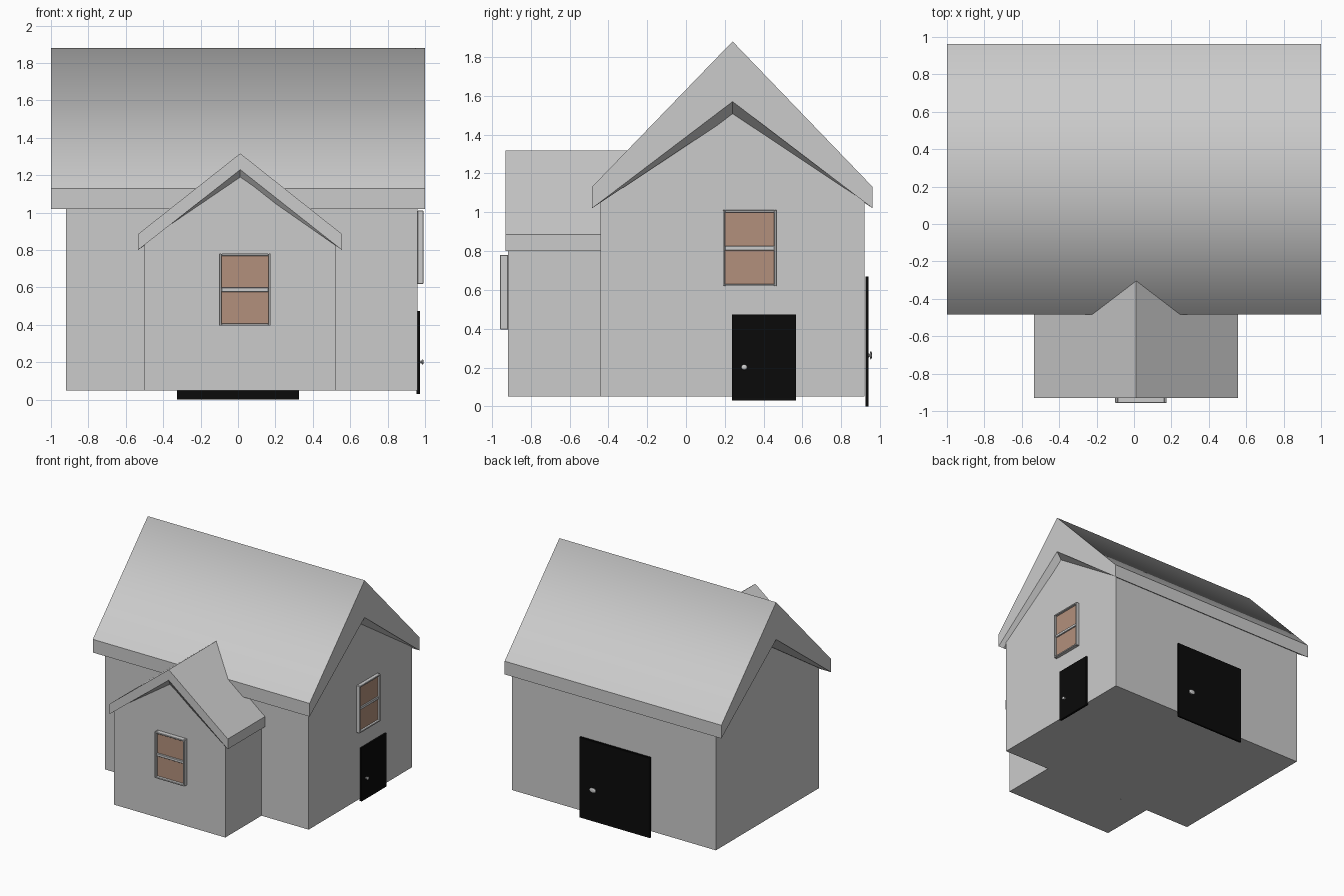
import bpy, bmesh, math
from mathutils import Matrix, Vector

if "Cube" in bpy.data.objects:
    bpy.data.objects.remove(bpy.data.objects["Cube"])


def material(name, col):
    m = bpy.data.materials.new(name)
    m.diffuse_color = (*col, 1)
    m.use_nodes = True
    m.node_tree.nodes["Principled BSDF"].inputs["Base Color"].default_value = m.diffuse_color
    return m


BLACK = material("black_paint", (0.003, 0.003, 0.003))
BROWN = material("brown_glass", (0.45, 0.28, 0.20))


def finish(name, bm, mat=None):
    bmesh.ops.recalc_face_normals(bm, faces=bm.faces[:])
    me = bpy.data.meshes.new(name)
    bm.to_mesh(me)
    bm.free()
    ob = bpy.data.objects.new(name, me)
    bpy.context.collection.objects.link(ob)
    if mat:
        me.materials.append(mat)
    return ob


def loft(sections):
    """Join matching closed 3D outlines and cap both ends."""
    bm = bmesh.new()
    rings = [[bm.verts.new(p) for p in s] for s in sections]
    n = len(rings[0])
    for a, b in zip(rings, rings[1:]):
        for i in range(n):
            j = (i + 1) % n
            bm.faces.new((a[i], a[j], b[j], b[i]))
    bm.faces.new(rings[0])
    bm.faces.new(rings[-1])
    return bm


def along_x(x, prof):
    return [(x, u, z) for u, z in prof]


def along_y(y, prof):
    return [(u, y, z) for u, z in prof]


def gable(u0, u1, eave, apex, mid):
    return [(u0, 0.05), (u1, 0.05), (u1, eave), (mid, apex), (u0, eave)]


def chevron(u0, u1, mid, low, high, top, inner):
    return [(u0, low), (u0, high), (mid, top), (u1, high), (u1, low), (mid, inner)]


def roof(name, sections, soft_ridge):
    bm = loft(sections)
    bm.normal_update()
    bmesh.ops.recalc_face_normals(bm, faces=bm.faces[:])
    if soft_ridge:
        for f in bm.faces:
            f.smooth = 0.3 < f.normal.z < 0.95
        for e in bm.edges:
            e.smooth = all(f.smooth for f in e.link_faces)
    finish(name, bm)


# Walls: main block and front wing
main = gable(-0.44, 0.92, 1.065, 1.515, 0.24)
finish("main_walls", loft([along_x(-0.92, main), along_x(0.96, main)]))
wing = gable(-0.50, 0.525, 0.842, 1.19, 0.012)
finish("wing_walls", loft([along_y(-0.917, wing), along_y(-0.44, wing)]))

# Roofs: the underside slants in from the verge to the gable wall
m_end = chevron(-0.485, 0.962, 0.24, 1.02, 1.13, 1.88, 1.57)
m_mid = chevron(-0.485, 0.962, 0.24, 1.02, 1.13, 1.88, 1.50)
roof("main_roof", [along_x(-1, m_end), along_x(-0.93, m_mid),
                   along_x(0.955, m_mid), along_x(1, m_end)], True)
w_end = chevron(-0.535, 0.557, 0.012, 0.80, 0.885, 1.317, 1.23)
w_mid = chevron(-0.535, 0.557, 0.012, 0.80, 0.885, 1.317, 1.18)
roof("wing_roof", [along_y(-0.93, w_end), along_y(-0.91, w_mid),
                   along_y(-0.295, w_mid)], False)


# Wall-mounted parts: local x runs along the wall, y up, z outwards
def on_wall(u_dir, out, origin):
    m = Matrix((u_dir, (0, 0, 1), out)).transposed().to_4x4()
    return Matrix.Translation(origin) @ m


def box(bm, c, s):
    m = Matrix.Translation(c) @ Matrix.Diagonal((*s, 1))
    return bmesh.ops.create_cube(bm, size=1, matrix=m)["verts"]


def window(name, m, w, h, d):
    t = 0.012
    bm = bmesh.new()
    for s in (-1, 1):
        box(bm, (s * (w - t) / 2, 0, d / 2), (t, h, d))
        box(bm, (0, s * (h - t) / 2, d / 2), (w - 2 * t, t, d))
    box(bm, (0, 0, d * 0.4), (w - 2 * t, 0.022, d * 0.7))
    bmesh.ops.bevel(bm, geom=bm.edges[:], offset=0.002, segments=1, affect='EDGES')
    finish(name + "_frame", bm).matrix_world = m
    bm = bmesh.new()
    box(bm, (0, 0, d * 0.25), (w - 2 * t, h - 2 * t, d * 0.5 - 0.006))
    finish(name + "_glass", bm, BROWN).matrix_world = m


def door(name, m, w, h, z0, z1, knob, stretch, reach):
    # slab with a shallow inset panel
    bm = bmesh.new()
    box(bm, (0, 0, (z0 + z1) / 2), (w, h, z1 - z0))
    bm.normal_update()
    front = [f for f in bm.faces if f.normal.z > 0.9]
    bmesh.ops.inset_region(bm, faces=front, thickness=0.018)
    bmesh.ops.translate(bm, verts=front[0].verts[:], vec=(0, 0, -0.003))
    finish(name, bm, BLACK).matrix_world = m
    # turned knob: rose, neck and rounded grip
    prof = [(0, 0), (0.011, 0), (0.011, 0.2), (0.006, 0.3), (0.006, 0.45),
            (0.013, 0.55), (0.018, 0.7), (0.016, 0.88), (0.009, 0.98), (0, 1)]
    bm = bmesh.new()
    vs = [bm.verts.new((r, 0, z1 - 0.004 + k * reach)) for r, k in prof]
    es = [bm.edges.new(p) for p in zip(vs, vs[1:])]
    bmesh.ops.spin(bm, geom=vs + es, cent=(0, 0, 0), axis=(0, 0, 1),
                   angle=math.tau, steps=20, use_duplicate=False)
    bmesh.ops.remove_doubles(bm, verts=bm.verts[:], dist=0.0001)
    for v in bm.verts:
        v.co = Vector((v.co.x * stretch[0] + knob[0], v.co.y * stretch[1] + knob[1], v.co.z))
    for f in bm.faces:
        f.smooth = True
    finish(name + "_knob", bm).matrix_world = m


RIGHT = ((0, 1, 0), (1, 0, 0))
FRONT = ((1, 0, 0), (0, -1, 0))
BACK = ((-1, 0, 0), (0, 1, 0))

# Windows
window("front_window", on_wall(*FRONT, (0.037, -0.917, 0.588)), 0.275, 0.385, 0.04)
window("side_window", on_wall(*RIGHT, (0.96, 0.328, 0.815)), 0.277, 0.392, 0.031)

# Doors
door("side_door", on_wall(*RIGHT, (0.96, 0.402, 0.252)), 0.328, 0.445,
     -0.005, 0.014, (-0.102, -0.05), (0.9, 0.8), 0.022)
door("back_door", on_wall(*BACK, (0, 0.92, 0.335)), 0.65, 0.67,
     0.005, 0.02, (-0.195, -0.072), (1.8, 1.2), 0.022)
